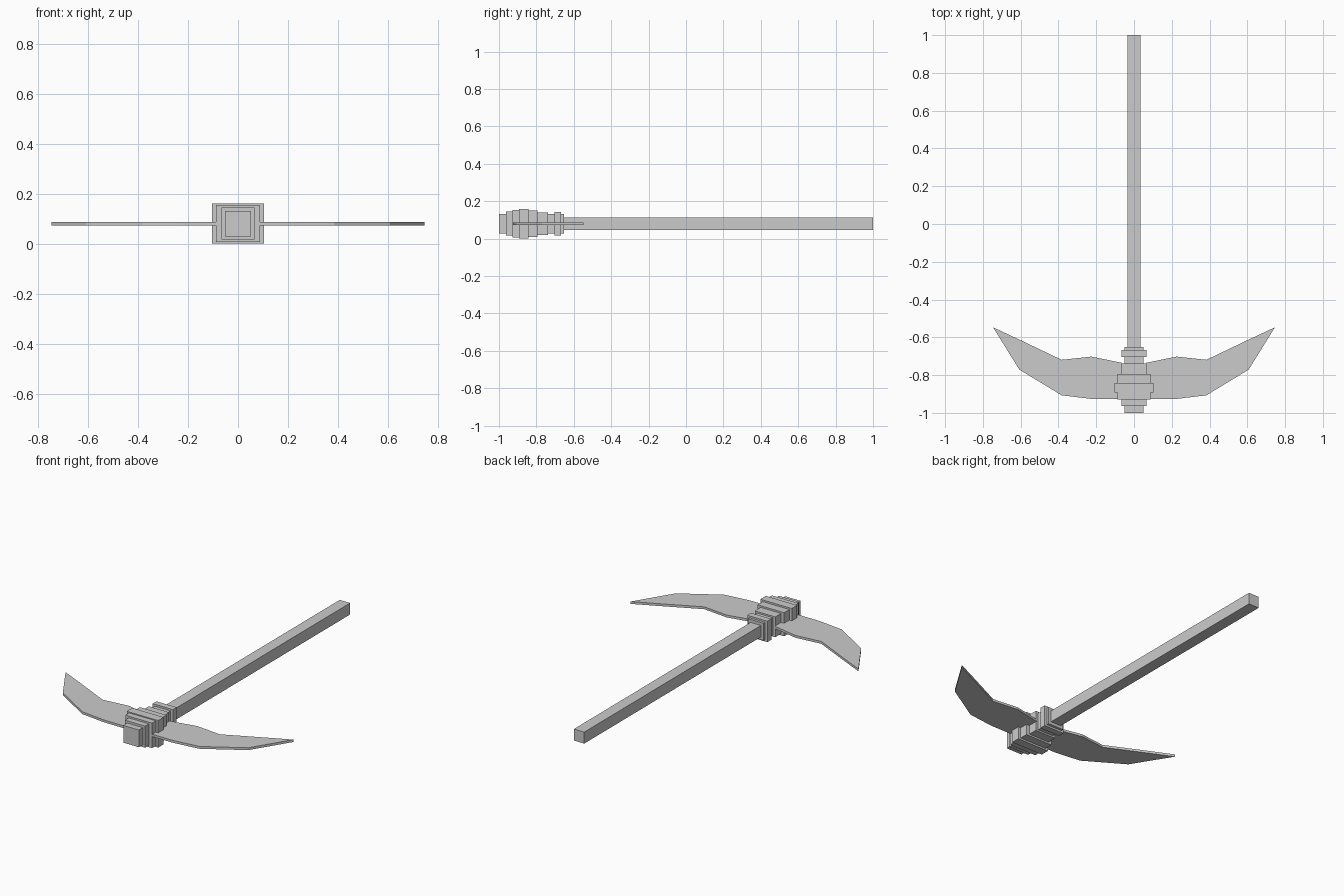
import bpy, bmesh

if "Cube" in bpy.data.objects:
    bpy.data.objects.remove(bpy.data.objects["Cube"])

ZC = 0.08  # height of the centre line


def finish(name, bm):
    bmesh.ops.recalc_face_normals(bm, faces=bm.faces)
    mesh = bpy.data.meshes.new(name)
    bm.to_mesh(mesh)
    bm.free()
    obj = bpy.data.objects.new(name, mesh)
    bpy.context.collection.objects.link(obj)
    return obj


def square_sweep(name, sections):
    """Skin rectangular rings (y, half width, half height) along y."""
    bm = bmesh.new()
    rings = [[bm.verts.new((sx * w, y, ZC + sz * h))
              for sx, sz in ((-1, -1), (1, -1), (1, 1), (-1, 1))]
             for y, w, h in sections]
    for a, b in zip(rings, rings[1:]):
        for i in range(4):
            j = (i + 1) % 4
            bm.faces.new((a[i], a[j], b[j], b[i]))
    bm.faces.new(rings[0])
    bm.faces.new(rings[-1])
    return finish(name, bm)


# Long square handle
square_sweep("handle", [(-0.66, 0.034, 0.034), (1.0, 0.034, 0.034)])

# Stepped head socket: y boundaries with half width / half height per step
ys = [-1.0, -0.963, -0.928, -0.893, -0.842, -0.793, -0.739, -0.703, -0.667, -0.652]
steps = [(0.051, 0.051), (0.066, 0.064), (0.087, 0.074), (0.103, 0.08), (0.087, 0.07),
         (0.067, 0.06), (0.051, 0.051), (0.066, 0.062), (0.051, 0.051)]
sections = []
for y0, y1, (w, h) in zip(ys, ys[1:], steps):
    sections += [(y0, w, h), (y1, w, h)]
square_sweep("head_socket", sections)

# Curved flat blades, one per side: (x, upper y, lower y) stations ending in a point
stations = [(0.064, -0.735, -0.926), (0.225, -0.702, -0.926),
            (0.383, -0.719, -0.907), (0.607, -0.612, -0.771)]
tip = (0.746, -0.547)
T = 0.007
for name, side in (("left_blade", -1), ("right_blade", 1)):
    bm = bmesh.new()
    low = [bm.verts.new((side * x, y, ZC - T)) for x, _, y in stations]
    top = [bm.verts.new((side * x, y, ZC - T)) for x, y, _ in stations]
    end = bm.verts.new((side * tip[0], tip[1], ZC - T))
    for i in range(len(stations) - 1):
        bm.faces.new((low[i], low[i + 1], top[i + 1], top[i]))
    bm.faces.new((low[-1], end, top[-1]))
    ext = bmesh.ops.extrude_face_region(bm, geom=bm.faces[:])
    raised = [g for g in ext["geom"] if isinstance(g, bmesh.types.BMVert)]
    bmesh.ops.translate(bm, verts=raised, vec=(0, 0, 2 * T))
    finish(name, bm)
